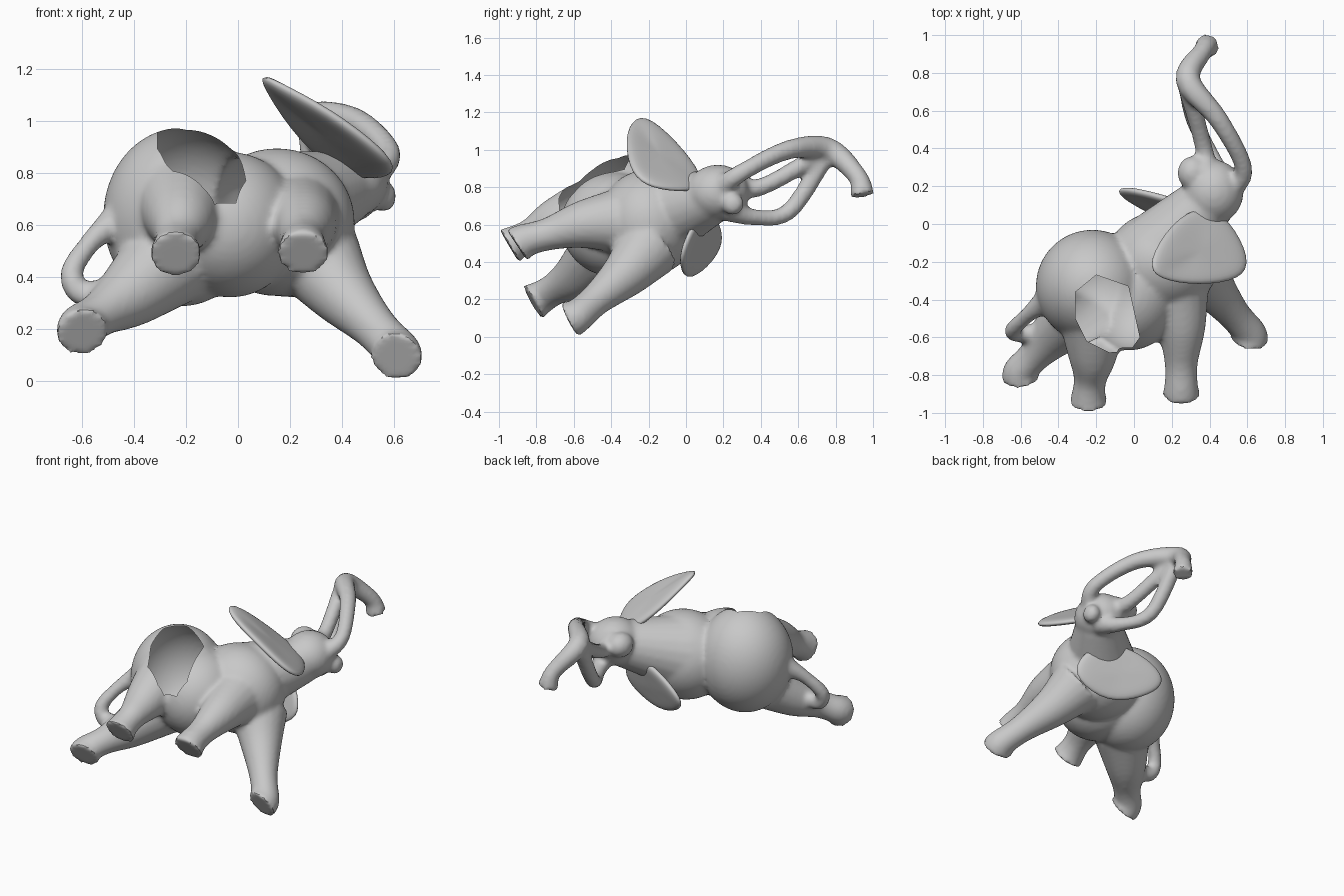
import bpy, bmesh, math
from mathutils import Vector, Matrix

cube = bpy.data.objects.get("Cube")
if cube:
    bpy.data.objects.remove(cube, do_unlink=True)

grey = bpy.data.materials.new("plain_grey")
grey.use_nodes = True
COL = (0.58, 0.58, 0.58, 1)
grey.diffuse_color = COL
grey.node_tree.nodes["Principled BSDF"].inputs["Base Color"].default_value = COL


def new_object(name, bm):
    mesh = bpy.data.meshes.new(name)
    bm.to_mesh(mesh)
    bm.free()
    mesh.materials.append(grey)
    obj = bpy.data.objects.new(name, mesh)
    bpy.context.collection.objects.link(obj)
    return obj


def bake(obj):
    """Replace the mesh by its modified version."""
    dg = bpy.context.evaluated_depsgraph_get()
    dg.update()
    mesh = bpy.data.meshes.new_from_object(obj.evaluated_get(dg))
    obj.modifiers.clear()
    obj.data = mesh


def smooth(obj, angle):
    bpy.ops.object.select_all(action='DESELECT')
    bpy.context.view_layer.objects.active = obj
    obj.select_set(True)
    bpy.ops.object.shade_smooth_by_angle(angle=math.radians(angle))


def blob(centre, radii):
    mat = Matrix.Translation(centre) @ Matrix.Diagonal((*radii, 1))
    bmesh.ops.create_icosphere(bm, subdivisions=4, radius=1, matrix=mat)


def catmull(points, steps=5):
    """Smooth path through (x, y, z, radius) points."""
    p = [Vector(q) for q in points]
    p = [2 * p[0] - p[1]] + p + [2 * p[-1] - p[-2]]
    out = []
    for a, b, c, d in zip(p, p[1:], p[2:], p[3:]):
        for i in range(steps):
            t = i / steps
            out.append(0.5 * (2 * b + (c - a) * t + (2 * a - 5 * b + 4 * c - d) * t * t
                              + (3 * b - a - 3 * c + d) * t ** 3))
    return out + [p[-2]]


def limb(*points, sides=20):
    """Closed tapering tube with flat ends."""
    path = catmull(points)
    pos = [q.to_3d() for q in path]
    u, last, rings = None, None, []
    for i, q in enumerate(path):
        t = (pos[min(i + 1, len(pos) - 1)] - pos[max(i - 1, 0)]).normalized()
        if u is None:
            u = t.orthogonal().normalized()
        else:
            u = last.rotation_difference(t) @ u
        last, v = t, t.cross(u)
        angles = [2 * math.pi * k / sides for k in range(sides)]
        rings.append([bm.verts.new(pos[i] + q[3] * (u * math.cos(a) + v * math.sin(a)))
                      for a in angles])
    for r, s in zip(rings, rings[1:]):
        for k in range(sides):
            j = (k + 1) % sides
            bm.faces.new((r[k], r[j], s[j], s[k]))
    bm.faces.new(rings[0][::-1])
    bm.faces.new(rings[-1])


def leg(hip, knee, sole):
    """Thick thigh, slim shin and a flared flat foot; all soles face the same way."""
    knee, sole = Vector(knee), Vector(sole)
    ankle = sole - 0.05 * Vector((0, -0.87, -0.5))
    shin = knee.lerp(ankle, 0.6)
    limb((*hip, 0.18), (*knee, 0.13), (*shin, 0.088), (*ankle, 0.09), (*sole, 0.105))


bm = bmesh.new()
# Torso: rump, belly, chest
blob((-0.22, -0.33, 0.63), (0.30, 0.30, 0.345))
blob((-0.03, -0.38, 0.60), (0.27, 0.29, 0.28))
blob((0.15, -0.20, 0.61), (0.30, 0.27, 0.285))
# Neck, head, brow and jaw
limb((0.15, -0.15, 0.65, 0.24), (0.42, 0.15, 0.75, 0.14))
blob((0.42, 0.17, 0.77), (0.16, 0.17, 0.15))
blob((0.31, 0.27, 0.81), (0.08, 0.09, 0.08))
blob((0.56, 0.25, 0.71), (0.05, 0.06, 0.06))
# Hind legs, then front legs
leg((-0.28, -0.45, 0.45), (-0.42, -0.58, 0.33), (-0.60, -0.82, 0.185))
leg((-0.22, -0.50, 0.68), (-0.22, -0.70, 0.61), (-0.24, -0.945, 0.485))
leg((0.22, -0.35, 0.62), (0.25, -0.55, 0.60), (0.25, -0.905, 0.49))
leg((0.30, -0.20, 0.48), (0.40, -0.32, 0.34), (0.61, -0.62, 0.09))
# Tail curling back to the leg
limb((-0.46, -0.40, 0.62, 0.07), (-0.56, -0.48, 0.54, 0.042), (-0.64, -0.56, 0.42, 0.044),
     (-0.61, -0.58, 0.34, 0.048), (-0.53, -0.58, 0.34, 0.05))
# Trunk
limb((0.52, 0.18, 0.79, 0.06), (0.58, 0.30, 0.88, 0.047), (0.45, 0.55, 1.00, 0.052),
     (0.285, 0.76, 1.00, 0.066), (0.365, 0.915, 0.86, 0.052), (0.39, 0.945, 0.755, 0.066))
# Two tusks joining the trunk
limb((0.46, 0.22, 0.69, 0.075), (0.41, 0.36, 0.64, 0.044), (0.32, 0.55, 0.67, 0.046),
     (0.28, 0.74, 0.95, 0.05))
limb((0.38, 0.26, 0.82, 0.07), (0.37, 0.40, 0.80, 0.047), (0.28, 0.73, 0.98, 0.05))
body = new_object("elephant_body", bm)

# Fuse the parts into one skin
fuse = body.modifiers.new("fuse", 'REMESH')
fuse.mode = 'VOXEL'
fuse.voxel_size = 0.015
soft = body.modifiers.new("soften", 'SMOOTH')
soft.factor = 0.5
soft.iterations = 7
bake(body)

# Broken opening in the hollow flank: cut along the rim, then remove the inside
RIM = [Vector(p) for p in [(-0.31, -0.36), (-0.31, -0.50), (-0.25, -0.62), (-0.13, -0.68),
                           (-0.02, -0.67), (0.03, -0.60), (-0.03, -0.33), (-0.20, -0.27)]]
EDGES = list(zip(RIM, RIM[1:] + RIM[:1]))
bm = bmesh.new()
bm.from_mesh(body.data)


def near_rim(face):
    c = face.calc_center_median()
    return c.z > 0.68 and (c.to_2d() - Vector((-0.14, -0.48))).length < 0.3


def in_rim(face):
    p = face.calc_center_median().to_2d()
    return near_rim(face) and all((b - a).cross(p - a) > 0 for a, b in EDGES)


for a, b in EDGES:
    geom = set()
    for f in filter(near_rim, bm.faces):
        geom.update([f], f.edges, f.verts)
    d = b - a
    bmesh.ops.bisect_plane(bm, geom=list(geom), dist=1e-5, plane_co=a.to_3d(),
                           plane_no=(d.y, -d.x, 0))
bmesh.ops.delete(bm, geom=[f for f in bm.faces if in_rim(f)], context='FACES')
bm.to_mesh(body.data)
bm.free()
smooth(body, 40)


def ear(name, *outline):
    """Thin rounded leaf filled from its outline."""
    pts = [Vector(p) for p in outline]
    mid = sum(pts, Vector()) / len(pts)
    bm = bmesh.new()
    hub = bm.verts.new(mid)
    inner = [bm.verts.new(mid.lerp(p, 0.55)) for p in pts]
    rim = [bm.verts.new(mid.lerp(p, 1.06)) for p in pts]
    for i in range(len(pts)):
        j = (i + 1) % len(pts)
        bm.faces.new((hub, inner[i], inner[j]))
        bm.faces.new((inner[i], rim[i], rim[j], inner[j]))
    obj = new_object(name, bm)
    thick = obj.modifiers.new("thickness", 'SOLIDIFY')
    thick.thickness = 0.045
    thick.offset = 0
    obj.modifiers.new("round", 'SUBSURF').levels = 2
    bake(obj)
    smooth(obj, 60)


ear("upper_ear", (0.08, -0.20, 1.18), (0.13, -0.29, 1.15), (0.35, -0.32, 1.04),
    (0.56, -0.29, 0.88), (0.61, -0.19, 0.80), (0.50, 0.02, 0.78), (0.36, 0.10, 0.82),
    (0.20, 0.0, 0.98))
ear("lower_ear", (-0.09, 0.17, 0.46), (-0.05, 0.19, 0.55), (0.13, 0.15, 0.65),
    (0.34, 0.08, 0.66), (0.46, 0.0, 0.52), (0.45, -0.03, 0.40), (0.22, 0.0, 0.30),
    (0.02, 0.10, 0.37))
